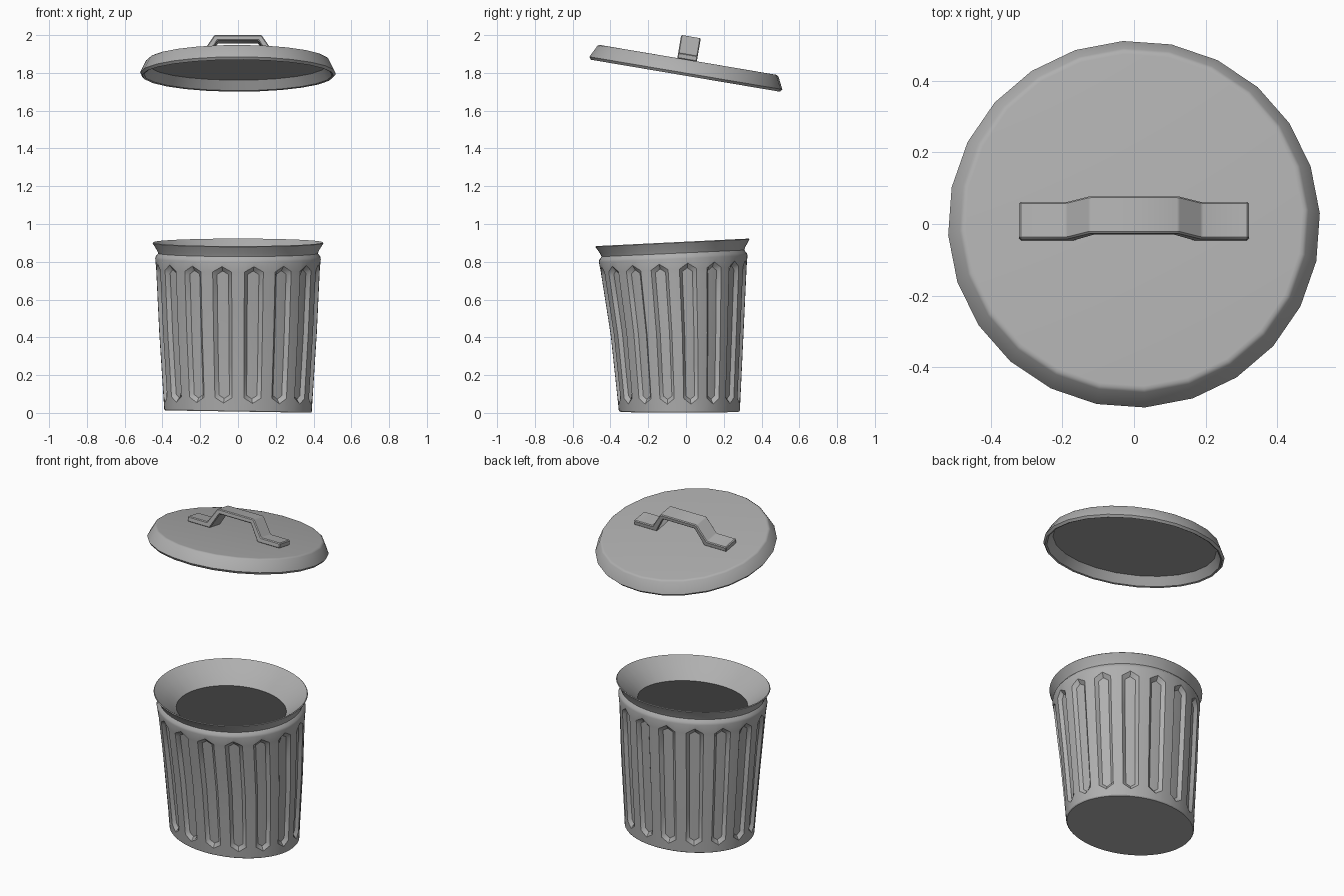
import bpy, bmesh, math
from mathutils import Matrix

if "Cube" in bpy.data.objects:
    bpy.data.objects.remove(bpy.data.objects["Cube"])


def material(name, v):
    m = bpy.data.materials.new(name)
    m.diffuse_color = (v, v, v, 1)
    m.use_nodes = True
    m.node_tree.nodes["Principled BSDF"].inputs["Base Color"].default_value = m.diffuse_color
    return m


GREY = material("metal grey", 0.43)
DARK = material("dark inside", 0.05)


def finish(name, bm, mat, angle=30):
    """Turn a bmesh into a smooth-shaded object with sharp creases."""
    bmesh.ops.recalc_face_normals(bm, faces=bm.faces)
    me = bpy.data.meshes.new(name)
    bm.to_mesh(me)
    bm.free()
    me.materials.append(mat)
    ob = bpy.data.objects.new(name, me)
    bpy.context.collection.objects.link(ob)
    bpy.ops.object.select_all(action='DESELECT')
    ob.select_set(True)
    bpy.context.view_layer.objects.active = ob
    bpy.ops.object.shade_smooth_by_angle(angle=math.radians(angle))
    return ob


def loft(rings, cap_start=False, cap_end=False):
    """Skin closed rings of equal point count."""
    bm = bmesh.new()
    rows = [[bm.verts.new(p) for p in ring] for ring in rings]
    n = len(rows[0])
    for a, b in zip(rows, rows[1:]):
        for i in range(n):
            j = (i + 1) % n
            bm.faces.new((a[i], a[j], b[j], b[i]))
    if cap_start:
        bm.faces.new(rows[0][::-1])
    if cap_end:
        bm.faces.new(rows[-1])
    return bm


# ---- Bin shape: leaning oval section (height, x radius, y radius, y centre)
SECTION = [(0, .39, .32, -.035), (.42, .417, .352, -.047),
           (.8, .435, .39, -.067), (.92, .437, .392, -.073)]


def bin_point(h, ang, off=0.0):
    for lo, hi in zip(SECTION, SECTION[1:]):
        if h <= hi[0]:
            break
    f = (h - lo[0]) / (hi[0] - lo[0])
    rx, ry, cy = (lo[k] + f * (hi[k] - lo[k]) for k in (1, 2, 3))
    x, dy = (rx + off) * math.cos(ang), (ry + off) * math.sin(ang)
    t = min(h / .9, 1)
    return (x, cy + dy, h + t * .049 * dy + (1 - t) * (.007 - .016 * x))


# ---- Bin body with sixteen recessed flutes, pointed at both ends
EDGE, FLOOR, DEPTH = 6.8, 4.3, .02
COLUMNS = [(c * 22.5 + 11.25 + a, abs(a)) for c in range(16)
           for a in (-EDGE, -FLOOR, 0, FLOOR, EDGE, 11.25)]


def flute_ring(base, point, recessed):
    """Ring whose height runs from base at flute edges to base + point."""
    ring = []
    for deg, a in COLUMNS:
        h = base + point * max(0, 1 - a / EDGE)
        off = -DEPTH if recessed and a < EDGE - 1 else 0
        ring.append(bin_point(h, math.radians(deg), off))
    return ring


def plain_ring(h, off):
    return [bin_point(h, math.radians(d), off) for d, _ in COLUMNS]


body = [plain_ring(0, -.004), plain_ring(.006, 0),
        flute_ring(.075, -.03, False), flute_ring(.10, -.03, True)]
body += [flute_ring(h, 0, True) for h in (.25, .42, .58)]
body += [flute_ring(.735, .03, True), flute_ring(.76, .03, False),
         plain_ring(.815, .003), plain_ring(.828, 0), plain_ring(.845, -.014)]
finish("bin_body", loft(body, cap_start=True), GREY)

# ---- Flared rim and the funnel inside it
rim = [plain_ring(h, o) for h, o in
       ((.843, -.014), (.862, -.006), (.899, .016), (.903, .012),
        (.86, -.04), (.82, -.082), (.79, -.108))]
finish("bin_rim", loft(rim), GREY)

# ---- Dark floor of the opening
bm = bmesh.new()
bm.faces.new([bm.verts.new(p) for p in plain_ring(.791, -.107)])
finish("bin_opening", bm, DARK)

# ---- Lid, tilted above the bin
TILT = Matrix.Translation((0, -.003, 1.785)) @ Matrix.Rotation(math.radians(-9.6), 4, 'X')
SIDES = 24


def lid_ring(r, h):
    return [(r * math.cos(t), r * math.sin(t), h) for t in
            (math.radians(3.4) + math.tau * i / SIDES for i in range(SIDES))]


profile = [(.468, .055), (.498, .004), (.508, 0), (.519, .014),
           (.487, .078), (.479, .084), (.470, .085)]
lid = finish("lid", loft([lid_ring(r, h) for r, h in profile], True, True), GREY, 35)
lid.matrix_world = TILT

# ---- Lid handle: bent strap mirrored left to right, extruded in depth
upper = [(.32, .115), (.188, .115), (.125, .209)]
lower = [(.108, .180), (.165, .083), (.32, .083)]
half = upper + lower
outline = upper + [(-x, z) for x, z in upper[::-1]]
outline += [(-x, z) for x, z in lower[::-1]] + lower
bm = bmesh.new()
face = bm.faces.new([bm.verts.new((x, -.058, z)) for x, z in outline])
out = bmesh.ops.extrude_face_region(bm, geom=[face])
bmesh.ops.translate(bm, vec=(0, .105, 0),
                    verts=[v for v in out["geom"] if isinstance(v, bmesh.types.BMVert)])
bmesh.ops.recalc_face_normals(bm, faces=bm.faces)
bmesh.ops.bevel(bm, geom=list(bm.edges), offset=.005, segments=1, affect='EDGES')
handle = finish("lid_handle", bm, GREY)
handle.matrix_world = TILT
